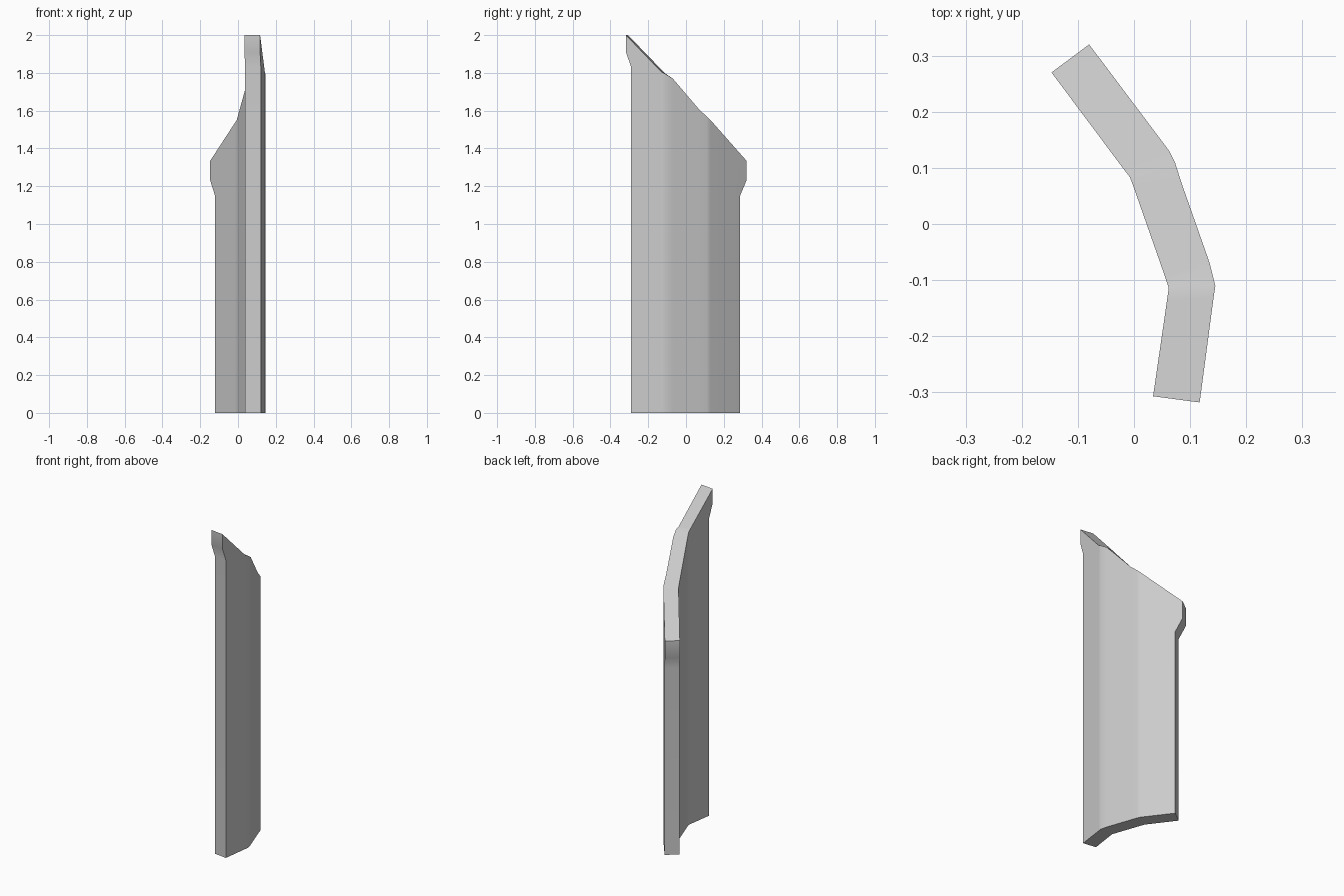
import bpy
import bmesh
import math
from mathutils import Vector

default = bpy.data.objects.get("Cube")
if default:
    bpy.data.objects.remove(default, do_unlink=True)

# One plain grey material
grey = bpy.data.materials.new("wall grey")
grey.use_nodes = True
colour = (0.6, 0.6, 0.6, 1)
grey.diffuse_color = colour
grey.node_tree.nodes["Principled BSDF"].inputs["Base Color"].default_value = colour

# Top edge of each side of the bent panel, front to back
inner = [(0.034, -0.307, 2.0), (0.059, -0.135, 1.822), (0.062, -0.114, 1.8),
         (0.055, -0.093, 1.773), (0.0, 0.064, 1.575), (-0.007, 0.083, 1.55),
         (-0.02, 0.10, 1.53), (-0.147, 0.27, 1.335)]
outer = [(0.117, -0.318, 2.0), (0.142, -0.13, 1.805), (0.145, -0.11, 1.795),
         (0.135, -0.07, 1.77), (0.084, 0.075, 1.6), (0.073, 0.11, 1.57),
         (0.063, 0.13, 1.55), (-0.08, 0.32, 1.335)]


def end_lip(end, neighbour, inset, lip_drop, neck_drop):
    """Points down one end: lip bottom, recessed neck, recessed foot."""
    way = Vector((neighbour[0] - end[0], neighbour[1] - end[1], 0)).normalized()
    top = Vector(end)
    neck = top + way * inset
    return [top - Vector((0, 0, lip_drop)),
            neck - Vector((0, 0, neck_drop)),
            Vector((neck.x, neck.y, 0))]


def side(bm, pts):
    """Build one side's vertices and faces; return its closed outline."""
    tops = [bm.verts.new(p) for p in pts]
    feet = [bm.verts.new((p[0], p[1], 0)) for p in pts[1:-1]]
    front = [bm.verts.new(p) for p in end_lip(pts[0], pts[1], 0.028, 0.09, 0.17)]
    back = [bm.verts.new(p) for p in end_lip(pts[-1], pts[-2], 0.042, 0.105, 0.185)]
    bm.faces.new([tops[0], tops[1], feet[0]] + front[::-1])
    for i in range(len(feet) - 1):
        bm.faces.new((tops[i + 1], tops[i + 2], feet[i + 1], feet[i]))
    bm.faces.new([tops[-2], tops[-1]] + back + [feet[-1]])
    return tops + back + feet[::-1] + front[::-1]


# Bent panel with sloping top and projecting end lips
bm = bmesh.new()
loop_a, loop_b = side(bm, inner), side(bm, outer)
count = len(loop_a)
for i in range(count):
    j = (i + 1) % count
    bm.faces.new((loop_a[i], loop_a[j], loop_b[j], loop_b[i]))
bmesh.ops.recalc_face_normals(bm, faces=bm.faces)
mesh = bpy.data.meshes.new("bent_panel")
bm.to_mesh(mesh)
bm.free()
mesh.materials.append(grey)
panel = bpy.data.objects.new("bent_panel", mesh)
bpy.context.collection.objects.link(panel)

# Soft bends, crisp edges
bpy.ops.object.select_all(action="DESELECT")
panel.select_set(True)
bpy.context.view_layer.objects.active = panel
bpy.ops.object.shade_smooth_by_angle(angle=math.radians(35))
weighted = panel.modifiers.new("even shading", "WEIGHTED_NORMAL")
weighted.keep_sharp = True
